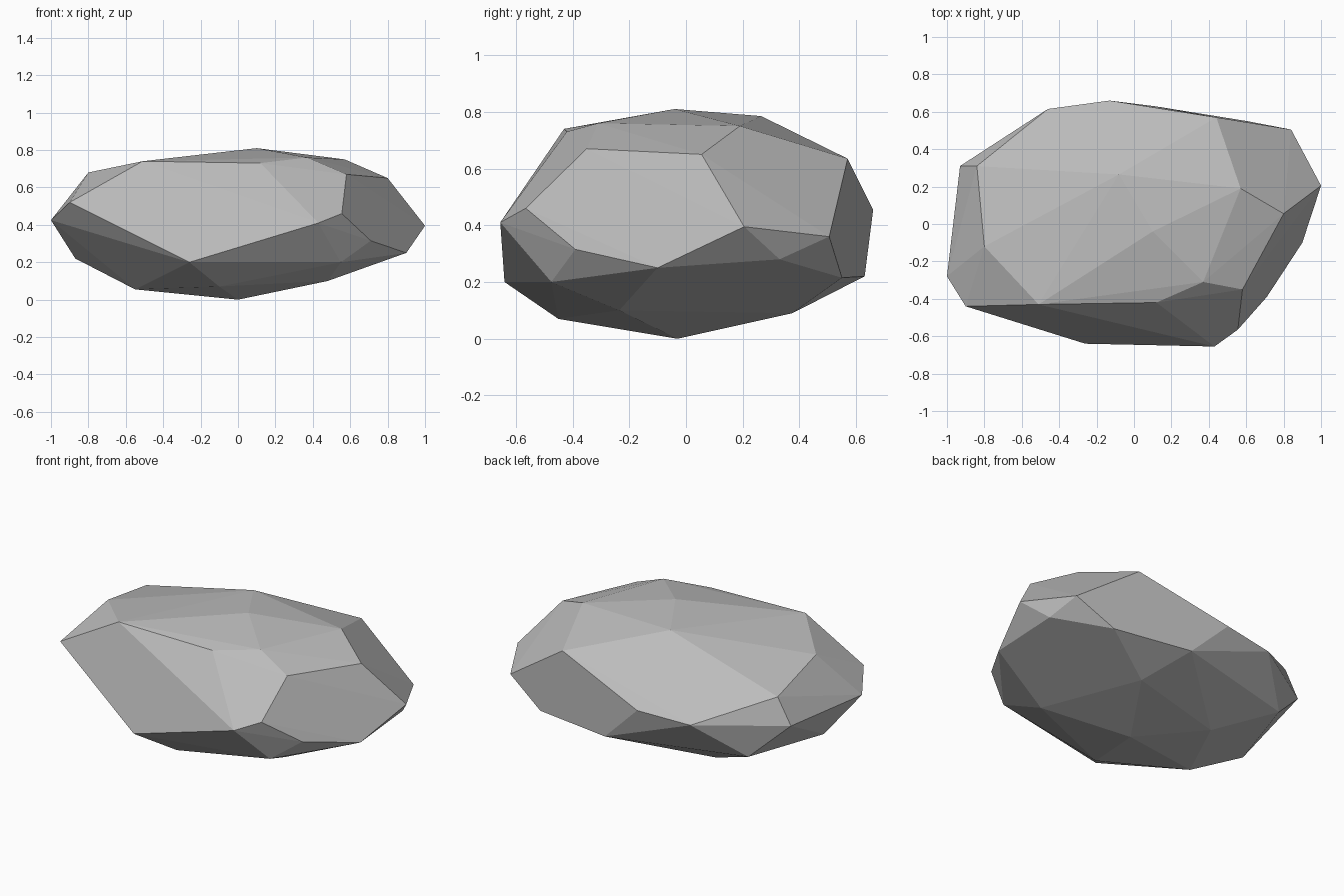
import bpy
import bmesh
from math import radians

default_cube = bpy.data.objects.get("Cube")
if default_cube:
    bpy.data.objects.remove(default_cube, do_unlink=True)


def make_material(name, grey):
    material = bpy.data.materials.new(name)
    material.use_nodes = True
    colour = (grey, grey, grey, 1)
    material.diffuse_color = colour
    shader = material.node_tree.nodes["Principled BSDF"]
    shader.inputs["Base Color"].default_value = colour
    shader.inputs["Roughness"].default_value = .9
    return material


def make_boulder(name, corner_groups, material):
    """Wrap a tight faceted skin around the chiselled corners of a stone."""
    bm = bmesh.new()
    for group in corner_groups:
        for corner in group:
            bm.verts.new(corner)

    # Faceted shell
    hull = bmesh.ops.convex_hull(bm, input=bm.verts[:], use_existing_faces=False)
    loose = [item for item in hull["geom_interior"]
             if isinstance(item, bmesh.types.BMVert)]
    bmesh.ops.delete(bm, geom=loose, context="VERTS")

    # Merge almost level triangles into broad facets
    bmesh.ops.dissolve_limit(bm, angle_limit=radians(2),
                             verts=bm.verts[:], edges=bm.edges[:])
    bmesh.ops.recalc_face_normals(bm, faces=bm.faces[:])
    for face in bm.faces:
        face.smooth = False

    mesh = bpy.data.meshes.new(name)
    bm.to_mesh(mesh)
    bm.free()
    mesh.materials.append(material)
    boulder = bpy.data.objects.new(name, mesh)
    bpy.context.scene.collection.objects.link(boulder)
    return boulder


# Crown: the gently sloping top
crown = [
    (-.8, -.12, .68), (-.51, -.43, .74), (.12, -.42, .73), (.37, -.31, .76),
    (.1, -.04, .81), (-.08, .265, .785), (.57, .19, .75),
]

# Shoulder: where the top breaks into the sides
shoulder = [
    (.58, -.35, .67), (.8, .055, .65), (.44, .57, .635), (-.84, .31, .595),
    (-.9, -.44, .52), (.555, -.565, .46), (-.13, .66, .455),
]

# Girdle: the widest outline
girdle = [
    (-1, -.28, .425), (-.93, .31, .44), (-.46, .615, .435), (.84, .505, .36),
    (1, .205, .395), (.9, -.1, .25), (.71, -.39, .315), (.43, -.655, .41),
    (.89, .33, .28),
]

# Skirt: the undercut below the outline
skirt = [
    (-.26, -.64, .2), (.55, -.475, .2), (.605, .55, .215), (.11, .63, .22),
    (-.71, .41, .23), (-.87, -.095, .22),
]

# Underside: the shallow keel it rests on
underside = [
    (.48, -.235, .1), (.26, .375, .09), (-.365, .23, .065),
    (-.55, -.17, .055), (-.1, -.45, .07), (0, -.03, 0),
]

stone_grey = make_material("stone grey", .5)
make_boulder("boulder", [crown, shoulder, girdle, skirt, underside], stone_grey)
